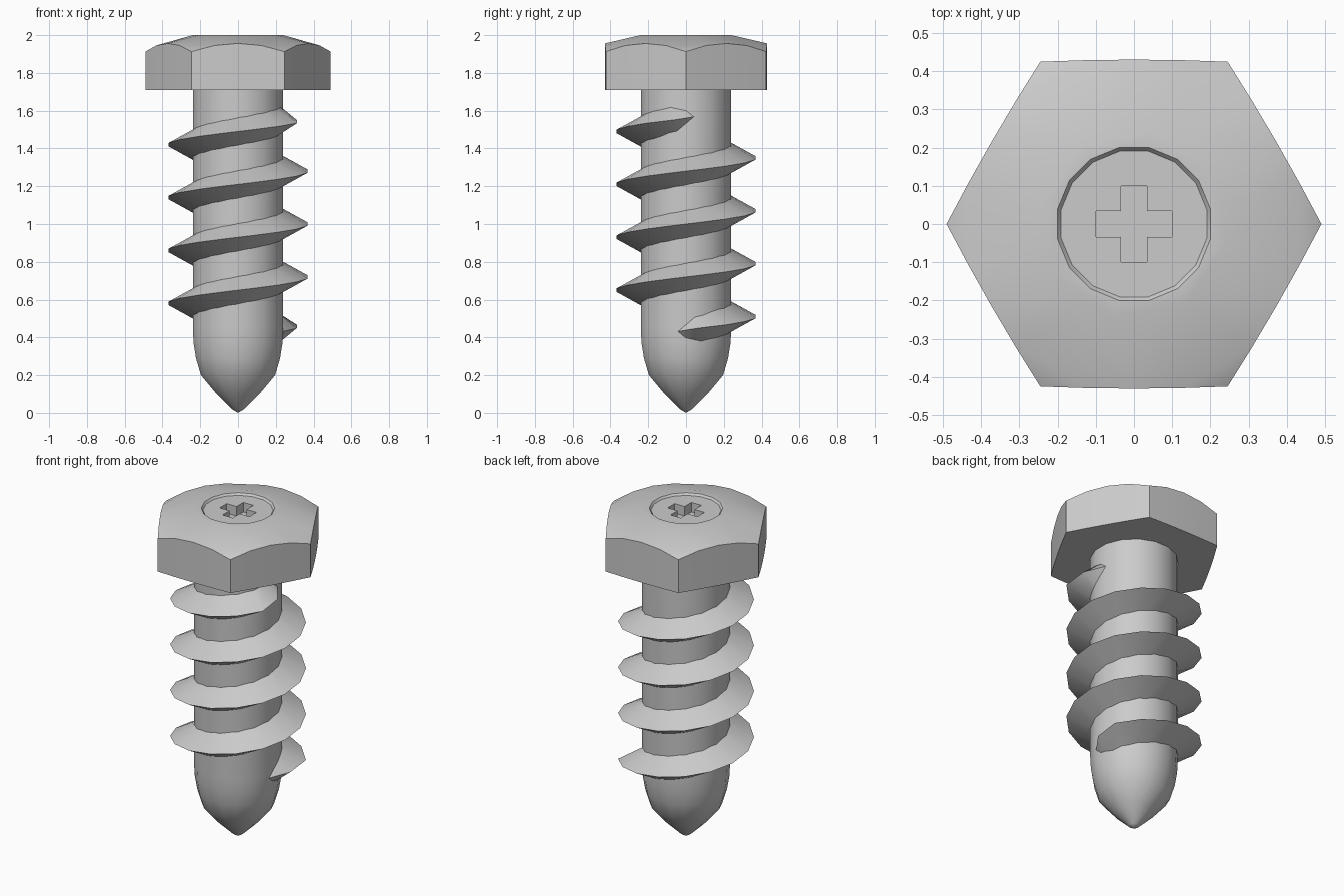
import bpy, bmesh
from math import sin, cos, tan, pi, radians

if "Cube" in bpy.data.objects:
    bpy.data.objects.remove(bpy.data.objects["Cube"])

SIDES = 16
HALF = pi / SIDES                      # facets are turned half a step
STEP = 2 * HALF


def finish(bm, name, angle=35):
    bmesh.ops.recalc_face_normals(bm, faces=bm.faces)
    me = bpy.data.meshes.new(name)
    bm.to_mesh(me)
    bm.free()
    ob = bpy.data.objects.new(name, me)
    bpy.context.collection.objects.link(ob)
    smooth(ob, angle)
    return ob


def smooth(ob, angle):
    bpy.ops.object.select_all(action='DESELECT')
    bpy.context.view_layer.objects.active = ob
    ob.select_set(True)
    bpy.ops.object.shade_smooth_by_angle(angle=radians(angle))


def ring(bm, r, z):
    return [bm.verts.new((r * cos(HALF + i * STEP), r * sin(HALF + i * STEP), z))
            for i in range(SIDES)]


def loft(bm, rings):
    for a, b in zip(rings, rings[1:]):
        n = len(a)
        for i in range(n):
            bm.faces.new((a[i], a[(i + 1) % n], b[(i + 1) % n], b[i]))


# shank with rounded point
bm = bmesh.new()
profile = [(0.03, 0.018), (0.115, 0.1), (0.2, 0.2), (0.227, 0.29),
           (0.24, 0.37), (0.244, 0.45), (0.244, 1.74)]
rings = [ring(bm, r, z) for r, z in profile]
loft(bm, rings)
tip = bm.verts.new((0, 0, 0))
for i in range(SIDES):
    bm.faces.new((tip, rings[0][(i + 1) % SIDES], rings[0][i]))
bm.faces.new(rings[-1])
finish(bm, "shank")

# right-handed thread, crest fading into the shank at both ends
bm = bmesh.new()
PITCH, COUNT = 0.28, 4 * SIDES + 2
sections = []
for k in range(COUNT):
    a = -HALF + k * STEP
    z = 0.44 + PITCH * a / (2 * pi)
    crest = {0: 0.24, 1: 0.317}.get(min(k, COUNT - 1 - k), 0.376)
    h = 0.06 if k in (0, COUNT - 1) else 0.094
    sections.append([bm.verts.new((r * cos(a), r * sin(a), z + dz))
                     for r, dz in ((0.2, -h), (crest, 0), (0.2, h))])
loft(bm, sections)
bm.faces.new(sections[0])
bm.faces.new(sections[-1])
finish(bm, "thread")

# hexagonal head with a domed chamfer
bm = bmesh.new()
ring(bm, 0.245, 2.0)
corner, flat = 0.49, 0.43
for s in range(6):
    for t in (0, 0.25, 0.5, 0.75):
        a0, a1 = s * pi / 3, (s + 1) * pi / 3
        bulge = 1 + 0.013 * 4 * t * (1 - t)
        x = corner * ((1 - t) * cos(a0) + t * cos(a1)) * bulge
        y = corner * ((1 - t) * sin(a0) + t * sin(a1)) * bulge
        top = 1.913 + 0.043 * 4 * t * (1 - t)
        for z in (1.71, top):
            bm.verts.new((x, y, z))
bmesh.ops.convex_hull(bm, input=bm.verts)
bmesh.ops.dissolve_limit(bm, angle_limit=radians(0.5), verts=bm.verts, edges=bm.edges)
head = finish(bm, "hex_head", 25)

# shallow round recess cutter
bm = bmesh.new()
rings = [ring(bm, r, z) for r, z in ((0.194, 1.988), (0.206, 2.003), (0.206, 2.1))]
loft(bm, rings)
bm.faces.new(rings[0])
bm.faces.new(rings[-1])
recess = finish(bm, "recess_cutter")

# cross-shaped driver slot cutter
bm = bmesh.new()
L, W = 0.1, 0.034
outline = [(L, -W), (L, W), (W, W), (W, L), (-W, L), (-W, W),
           (-L, W), (-L, -W), (-W, -W), (-W, -L), (W, -L), (W, -W)]
rings = [[bm.verts.new((x, y, z)) for x, y in outline] for z in (1.93, 2.1)]
loft(bm, rings)
for r in rings:
    bm.faces.new(r)
slot = finish(bm, "slot_cutter")

# carve the head, then drop the cutters
for cutter in (recess, slot):
    cutter.hide_render = True
    mod = head.modifiers.new("cut", 'BOOLEAN')
    mod.operation, mod.solver, mod.object = 'DIFFERENCE', 'EXACT', cutter
    bpy.context.view_layer.objects.active = head
    bpy.ops.object.modifier_apply(modifier=mod.name)
    bpy.data.objects.remove(cutter)
smooth(head, 25)
